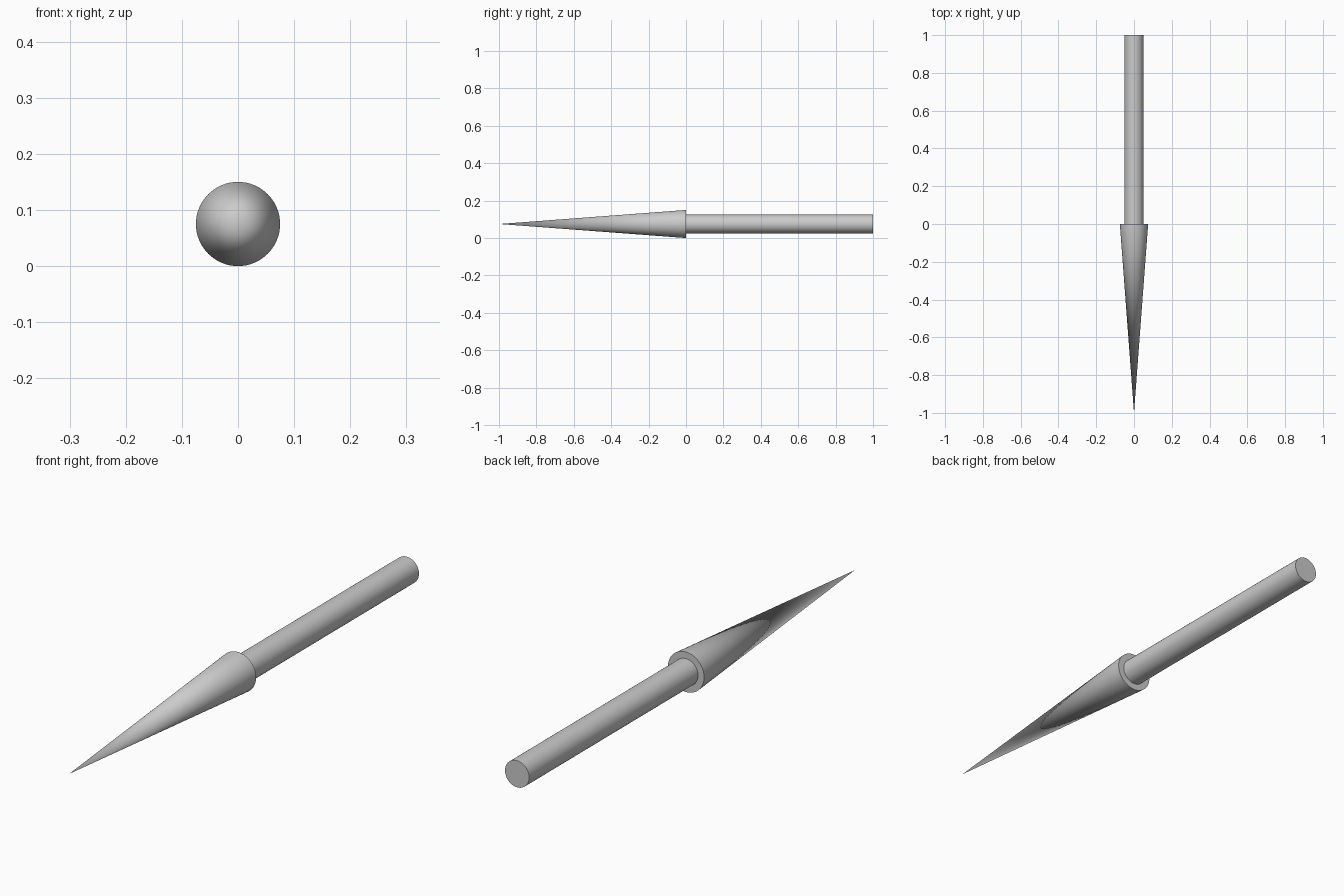
import bpy, math

if "Cube" in bpy.data.objects:
    bpy.data.objects.remove(bpy.data.objects["Cube"])

AXIS_Z = 0.075  # height of the common axis
SIDES = 64


def finish(name):
    ob = bpy.context.object
    ob.name = name
    bpy.ops.object.transform_apply(location=False, rotation=True, scale=True)
    bpy.ops.object.shade_smooth_by_angle(angle=math.radians(30))
    return ob


# Pointed head: base at y = 0, tip at y = -1
bpy.ops.mesh.primitive_cone_add(vertices=SIDES, radius1=0.075, radius2=0, depth=1,
                                location=(0, -0.5, AXIS_Z),
                                rotation=(math.pi / 2, 0, 0))
finish("pointed_head")

# Straight shaft: from the head's base back to y = 1
bpy.ops.mesh.primitive_cylinder_add(vertices=SIDES, radius=0.05, depth=1,
                                    location=(0, 0.5, AXIS_Z),
                                    rotation=(math.pi / 2, 0, 0))
finish("shaft")
